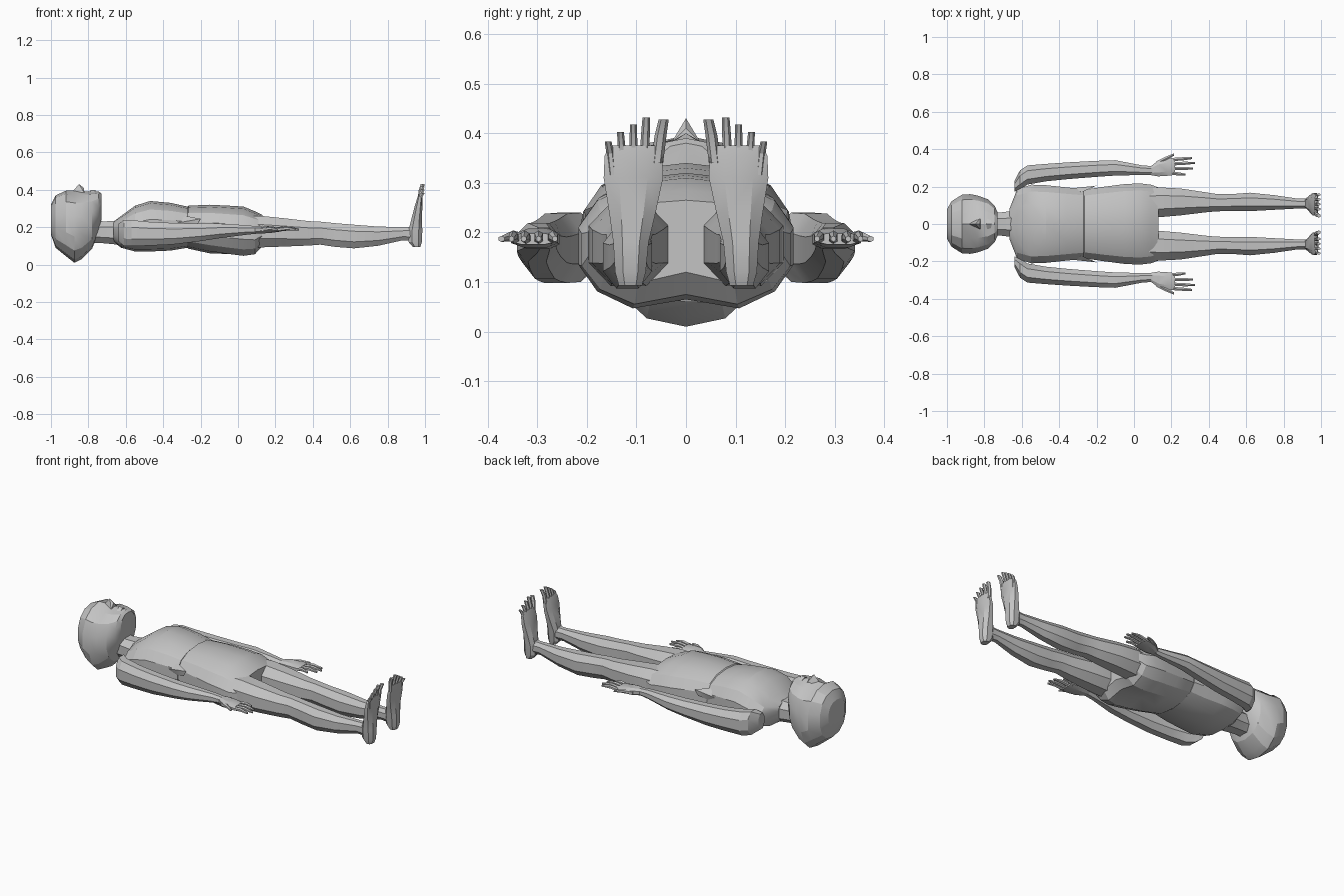
import bpy, bmesh, math
from mathutils import Vector

if "Cube" in bpy.data.objects:
    bpy.data.objects.remove(bpy.data.objects["Cube"], do_unlink=True)

GREY = (0.55, 0.55, 0.55, 1)
mat = bpy.data.materials.new("plain grey")
mat.use_nodes = True
mat.diffuse_color = GREY
mat.node_tree.nodes["Principled BSDF"].inputs["Base Color"].default_value = GREY


def finish(name, bm):
    bmesh.ops.recalc_face_normals(bm, faces=bm.faces)
    me = bpy.data.meshes.new(name)
    bm.to_mesh(me)
    bm.free()
    me.materials.append(mat)
    ob = bpy.data.objects.new(name, me)
    bpy.context.collection.objects.link(ob)
    bpy.ops.object.select_all(action='DESELECT')
    ob.select_set(True)
    bpy.context.view_layer.objects.active = ob
    bpy.ops.object.shade_smooth_by_angle(angle=math.radians(22))
    return ob


def loft(name, rings, n=8, power=2.0, upright=False, side=1, tweak=None):
    """Skin rings (x, y, z, half_a, half_b); rings lie in YZ, or in XY if upright."""
    bm = bmesh.new()
    loops = []
    for x, y, z, a, b in rings:
        loop = []
        for i in range(n):
            t = 2 * math.pi * (i + 0.5) / n
            c, s = math.cos(t), math.sin(t)
            u = a * math.copysign(abs(c) ** (2 / power), c)
            v = b * math.copysign(abs(s) ** (2 / power), s)
            p = Vector((x + u, y + v, z)) if upright else Vector((x, y + u, z + v))
            if tweak:
                p = tweak(p)
            p.y *= side
            loop.append(bm.verts.new(p))
        loops.append(loop)
    for r, q in zip(loops, loops[1:]):
        for i in range(n):
            j = (i + 1) % n
            bm.faces.new((r[i], r[j], q[j], q[i]))
    bm.faces.new(loops[0])
    bm.faces.new(loops[-1])
    return finish(name, bm)


def spans(rows):
    """Turn (x, z_low, z_high, half_width) rows into centred rings."""
    return [(x, 0, (lo + hi) / 2, w, (hi - lo) / 2) for x, lo, hi, w in rows]


def hull(name, points, side=1):
    bm = bmesh.new()
    for x, y, z in points:
        bm.verts.new((x, y * side, z))
    bmesh.ops.convex_hull(bm, input=bm.verts)
    return finish(name, bm)


# Head, with pressed-in eye sockets
def sockets(p):
    if abs(p.x + 0.875) < 0.01 and p.z > 0.3 and 0.02 < abs(p.y) < 0.11:
        p.z -= 0.022
    return p


loft("head", spans([
    (-1.0, 0.16, 0.32, 0.08), (-0.975, 0.09, 0.37, 0.125), (-0.92, 0.045, 0.395, 0.16),
    (-0.875, 0.01, 0.395, 0.163), (-0.835, 0.03, 0.39, 0.155), (-0.78, 0.085, 0.39, 0.135),
    (-0.745, 0.17, 0.39, 0.10), (-0.73, 0.24, 0.38, 0.065)]), 14, 2.3, tweak=sockets)
hull("nose", [(-0.89, 0, 0.385), (-0.85, 0, 0.43), (-0.825, 0, 0.41), (-0.82, 0.03, 0.38),
              (-0.82, -0.03, 0.38), (-0.88, 0.015, 0.36), (-0.88, -0.015, 0.36)])
hull("lips", [(-0.785, 0.035, 0.38), (-0.785, -0.035, 0.38), (-0.765, 0.03, 0.38),
              (-0.765, -0.03, 0.38), (-0.79, 0, 0.4), (-0.762, 0, 0.4)])

# Neck and trunk
loft("neck", spans([(-0.80, 0.11, 0.25, 0.065), (-0.72, 0.11, 0.235, 0.065),
                    (-0.62, 0.10, 0.24, 0.08)]), 8, 2.3)
loft("torso", spans([
    (-0.665, 0.12, 0.23, 0.085), (-0.625, 0.09, 0.26, 0.19), (-0.55, 0.07, 0.315, 0.215),
    (-0.47, 0.07, 0.34, 0.212), (-0.36, 0.075, 0.33, 0.20), (-0.27, 0.09, 0.31, 0.19)]), 14, 2.3)


# Pelvis, with a cleft along the underside
def cleft(p):
    if p.z < 0.12 and abs(p.y) < 0.01 and p.x > -0.1:
        p.z += 0.03
    return p


pelvis_rows = [(-0.30, 0.11, 0.28, 0.165), (-0.265, 0.085, 0.315, 0.188), (-0.15, 0.06, 0.32, 0.205),
               (-0.05, 0.045, 0.315, 0.218), (0.03, 0.035, 0.31, 0.222), (0.09, 0.045, 0.285, 0.215),
               (0.13, 0.09, 0.265, 0.20)]
loft("pelvis", spans(pelvis_rows), 14, 2.3, tweak=cleft)

ARM = [(-0.64, 0.20, 0.17, 0.03, 0.05), (-0.61, 0.235, 0.17, 0.055, 0.075),
       (-0.57, 0.262, 0.168, 0.055, 0.075), (-0.47, 0.275, 0.165, 0.05, 0.068),
       (-0.35, 0.285, 0.165, 0.048, 0.062), (-0.2, 0.295, 0.172, 0.046, 0.05),
       (-0.1, 0.30, 0.18, 0.044, 0.042), (0.04, 0.288, 0.185, 0.028, 0.028),
       (0.11, 0.285, 0.185, 0.025, 0.02)]
PALM = [(0.09, 0.285, 0.185, 0.025, 0.02), (0.13, 0.297, 0.187, 0.045, 0.022),
        (0.18, 0.305, 0.187, 0.05, 0.018), (0.22, 0.308, 0.187, 0.048, 0.012)]
# Finger base and tip positions, thumb last
FINGERS = [("index_finger", (0.21, 0.345), (0.31, 0.352)), ("middle_finger", (0.21, 0.322), (0.325, 0.327)),
           ("ring_finger", (0.21, 0.297), (0.315, 0.297)), ("little_finger", (0.20, 0.272), (0.275, 0.264)),
           ("thumb", (0.12, 0.325), (0.215, 0.372))]
LEG = [(0.04, 0.112, 0.175, 0.08, 0.09), (0.13, 0.116, 0.176, 0.086, 0.09),
       (0.25, 0.118, 0.172, 0.077, 0.081), (0.38, 0.116, 0.167, 0.058, 0.07),
       (0.44, 0.114, 0.168, 0.05, 0.066), (0.52, 0.115, 0.158, 0.048, 0.068),
       (0.62, 0.118, 0.15, 0.053, 0.068), (0.75, 0.115, 0.152, 0.042, 0.055),
       (0.88, 0.109, 0.165, 0.028, 0.038), (0.94, 0.109, 0.165, 0.03, 0.04)]
FOOT = [(0.955, 0.112, 0.093, 0.02, 0.025), (0.948, 0.112, 0.12, 0.038, 0.033),
        (0.948, 0.111, 0.18, 0.04, 0.038), (0.955, 0.108, 0.24, 0.031, 0.05),
        (0.965, 0.106, 0.31, 0.022, 0.064), (0.972, 0.106, 0.355, 0.015, 0.062),
        (0.975, 0.106, 0.375, 0.01, 0.05)]
# Toe: base y, tip y, tip height, half width
TOES = [(0.058, 0.045, 0.428, 0.012), (0.084, 0.08, 0.432, 0.009), (0.106, 0.106, 0.418, 0.008),
        (0.128, 0.132, 0.402, 0.008), (0.148, 0.157, 0.383, 0.008)]

# Limbs on both sides
for side, label in ((1, "left_"), (-1, "right_")):
    loft(label + "arm", ARM, 8, 2.2, side=side)
    loft(label + "palm", PALM, 8, 2.6, side=side)
    for name, (x0, y0), (x1, y1) in FINGERS:
        w = 0.012 if name == "thumb" else 0.010
        xm, ym = (x0 + x1) / 2, (y0 + y1) / 2
        loft(label + name, [(x0, y0, 0.187, w, 0.011), (xm, ym, 0.193, w, 0.011),
                            (x1, y1, 0.187, w * 0.6, 0.006)], 6, side=side)
    # Loose hem point at the waist
    hull(label + "hem_flap", [(-0.34, 0.17, 0.18), (-0.34, 0.19, 0.22), (-0.28, 0.17, 0.26),
                              (-0.20, 0.205, 0.245), (-0.22, 0.2, 0.21)], side)
    loft(label + "leg", LEG, 8, 2.2, side=side)
    loft(label + "foot", FOOT, 8, 2.4, upright=True, side=side)
    for i, (y0, y1, top, w) in enumerate(TOES):
        base = 0.36 - 0.006 * i
        loft(f"{label}toe_{i + 1}", [(0.972, y0, base - 0.02, 0.012, w),
                                     (0.975, (y0 + y1) / 2, (base + top) / 2, 0.012, w),
                                     (0.988, y1, top, 0.012, w * 0.85)], 6, upright=True, side=side)
